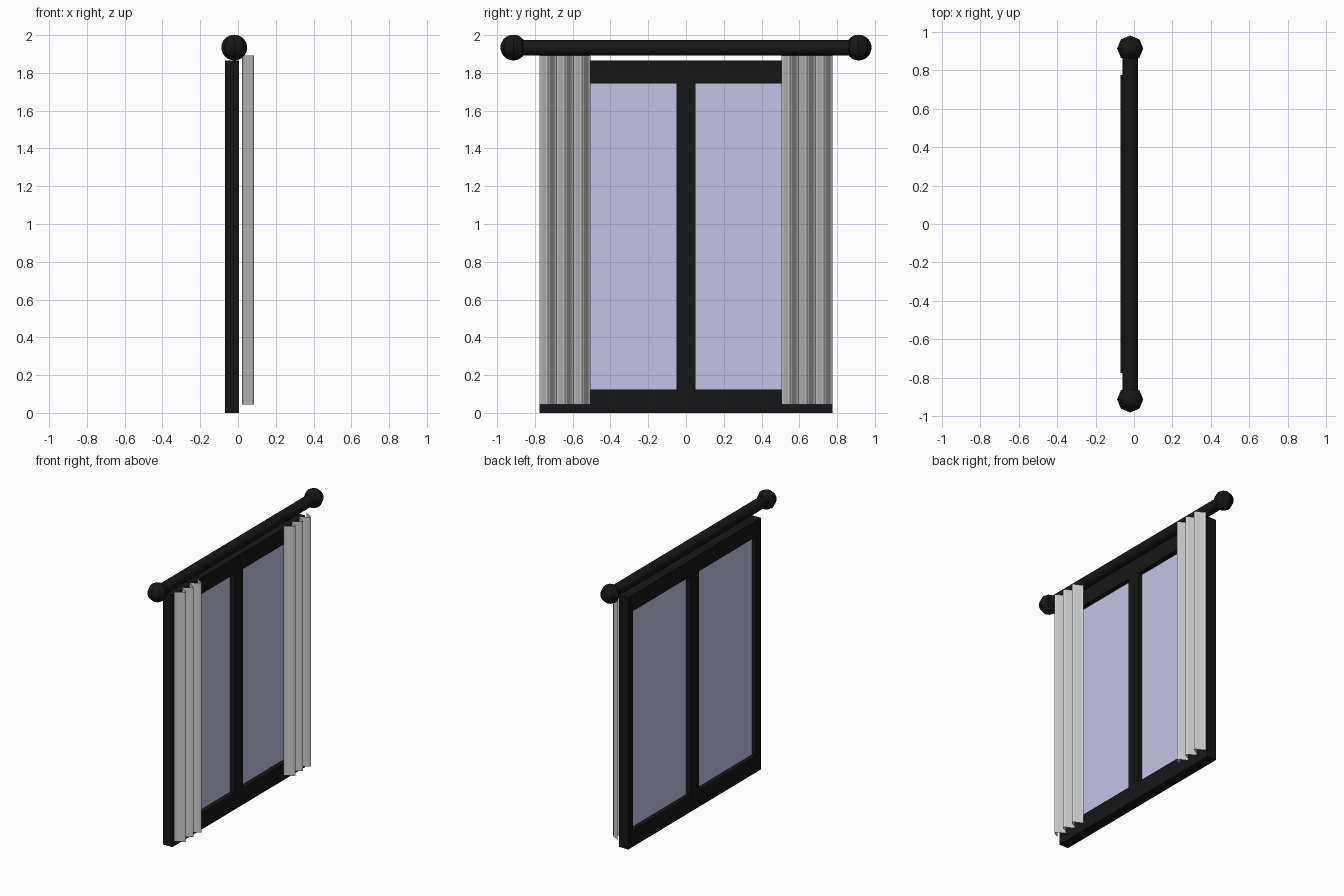
import bpy, math

if "Cube" in bpy.data.objects:
    bpy.data.objects.remove(bpy.data.objects["Cube"])


def material(name, rgb):
    m = bpy.data.materials.new(name)
    m.diffuse_color = (*rgb, 1)
    m.use_nodes = True
    m.node_tree.nodes["Principled BSDF"].inputs["Base Color"].default_value = m.diffuse_color
    return m


black = material("black_paint", (0.008, 0.008, 0.008))
glass = material("lavender_glass", (0.55, 0.55, 0.8))


def box(name, lo, hi, mat):
    bpy.ops.mesh.primitive_cube_add(size=1, location=[(a + b) / 2 for a, b in zip(lo, hi)])
    ob = bpy.context.object
    ob.name = name
    ob.scale = [b - a for a, b in zip(lo, hi)]
    bpy.ops.object.transform_apply(location=False, rotation=False, scale=True)
    ob.data.materials.append(mat)
    return ob


# Window frame: sides, middle post and rails
X0, X1, HALF, TOP = -0.07, 0.005, 0.775, 1.865
INNER, POST, SILL, HEAD = 0.718, 0.05, 0.123, 1.745
box("middle_post", (X0, -POST, 0), (X1, POST, TOP), black)
for side, s in (("left", -1), ("right", 1)):
    def span(a, b):
        return sorted((s * a, s * b))
    a, b = span(INNER, HALF)
    box(side + "_frame_side", (X0, a, 0), (X1, b, TOP), black)
    a, b = span(POST, INNER)
    box(side + "_bottom_rail", (X0, a, 0), (X1, b, SILL), black)
    box(side + "_top_rail", (X0, a, HEAD), (X1, b, TOP), black)
    box(side + "_pane", (-0.037, a, SILL), (-0.029, b, HEAD), glass)

# Curtain rod with ball ends
ROD_X, ROD_Z, END = -0.02, 1.934, 0.914
bpy.ops.mesh.primitive_cylinder_add(vertices=16, radius=0.041, depth=2 * END,
                                    location=(ROD_X, 0, ROD_Z), rotation=(math.pi / 2, 0, 0))
bpy.context.object.name = "curtain_rod"
bpy.context.object.data.materials.append(black)
for side, s in (("left", -1), ("right", 1)):
    bpy.ops.mesh.primitive_uv_sphere_add(segments=8, ring_count=16, radius=0.068,
                                         location=(ROD_X, s * END, ROD_Z))
    bpy.context.object.name = side + "_rod_ball"
    bpy.context.object.data.materials.append(black)


# Pleated curtains: single sheets with three folds
def curtain(name, y0, y1, folds=3, steps=8):
    n = folds * steps
    verts, faces = [], []
    for i in range(n + 1):
        x = 0.0525 - 0.0325 * math.cos(2 * math.pi * i / steps)
        y = y0 + (y1 - y0) * i / n
        verts += [(x, y, 0.045), (x, y, 1.893)]
    for i in range(n):
        k = 2 * i
        faces.append((k, k + 2, k + 3, k + 1))
    me = bpy.data.meshes.new(name)
    me.from_pydata(verts, [], faces)
    bpy.context.collection.objects.link(bpy.data.objects.new(name, me))


curtain("left_curtain", -0.775, -0.505)
curtain("right_curtain", 0.505, 0.775)
